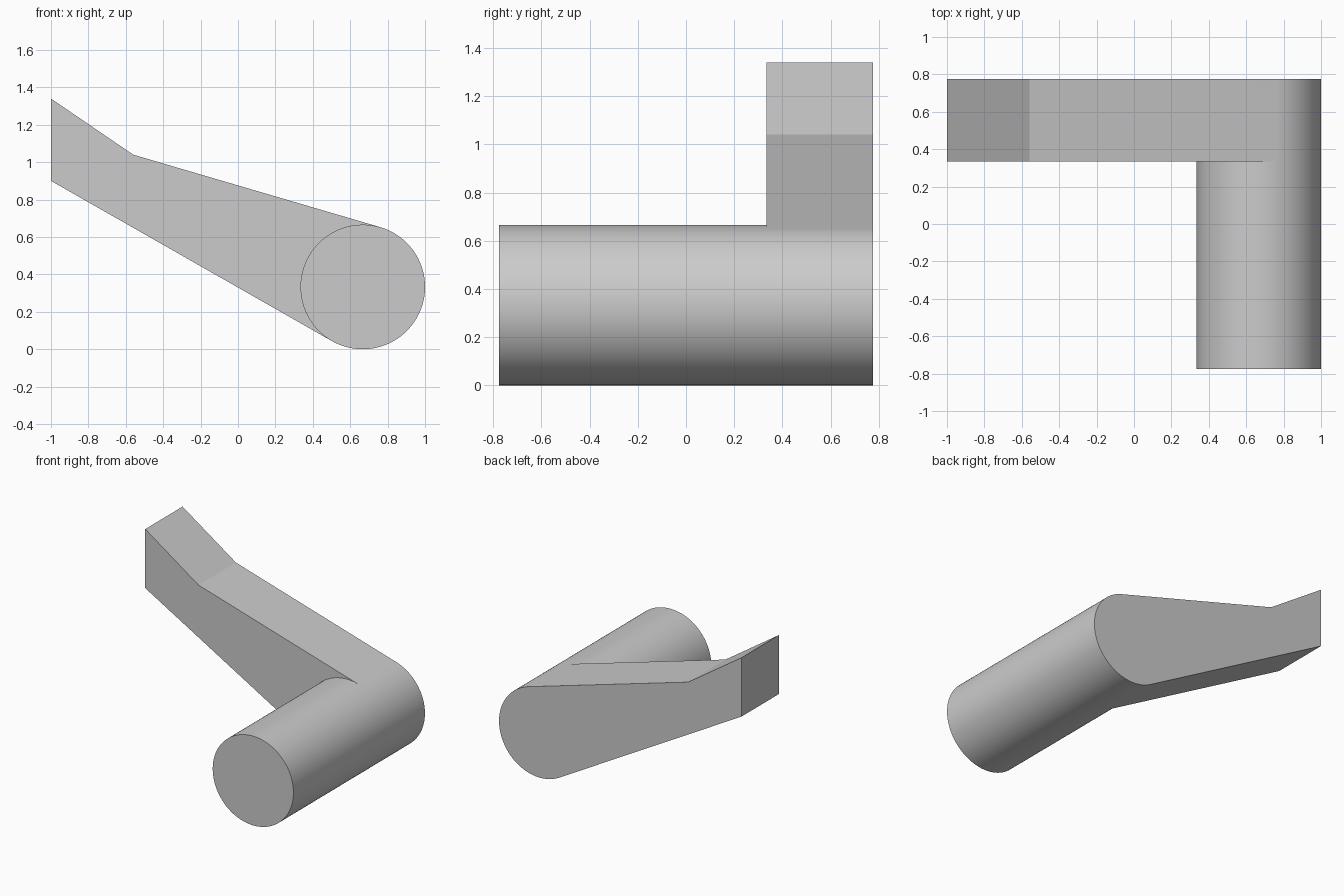
import bpy
import bmesh
import math
from mathutils import Vector

cube = bpy.data.objects.get("Cube")
if cube:
    bpy.data.objects.remove(cube, do_unlink=True)

grey = bpy.data.materials.new("light grey")
grey.use_nodes = True
colour = (0.6, 0.6, 0.6, 1)
grey.diffuse_color = colour
grey.node_tree.nodes["Principled BSDF"].inputs["Base Color"].default_value = colour

# Main dimensions
R = 0.333
CENTRE = Vector((1 - R, R))
FRONT, JOIN, BACK = -0.775, 0.335, 0.775
ARM = [Vector((-1, 0.9)), Vector((-1, 1.34)), Vector((-0.56, 1.04))]


def tangent_angle(point, side):
    """Angle on the barrel where a line from the point touches it."""
    d = point - CENTRE
    return math.atan2(d.y, d.x) + side * math.acos(R / d.length)


def arc(start, end, count):
    angles = [start + (end - start) * i / count for i in range(count)]
    return [CENTRE + R * Vector((math.cos(a), math.sin(a))) for a in angles]


top = tangent_angle(ARM[2], -1)
bottom = tangent_angle(ARM[0], 1)
inner = arc(top, bottom, 48)                  # side towards the arm
outer = arc(bottom, top + 2 * math.pi, 56)    # rounded end
n = len(inner)

bm = bmesh.new()


def ring(points, y):
    return [bm.verts.new((p.x, y, p.y)) for p in points]


def bridge(a, b, closed=True):
    for i in range(len(a) if closed else len(a) - 1):
        j = (i + 1) % len(a)
        bm.faces.new((a[i], a[j], b[j], b[i]))


# Round barrel with its front cap
cap = ring(inner + outer, FRONT)
joint = ring(inner + outer, JOIN)
bm.faces.new(cap)
bridge(cap, joint)

# Arm, wrapped around the back of the barrel
arm_front = ring(ARM, JOIN)
outline = joint[n:] + [joint[0]] + arm_front[::-1]
back = ring([Vector((v.co.x, v.co.z)) for v in outline], BACK)
bridge(outline, back)
bm.faces.new(back)
bm.faces.new(joint[:n + 1] + arm_front)

bmesh.ops.recalc_face_normals(bm, faces=bm.faces)
mesh = bpy.data.meshes.new("crank_handle")
bm.to_mesh(mesh)
bm.free()
mesh.materials.append(grey)
handle = bpy.data.objects.new("crank_handle", mesh)
bpy.context.collection.objects.link(handle)

# Smooth curves, crisp caps and kink
bpy.ops.object.select_all(action="DESELECT")
handle.select_set(True)
bpy.context.view_layer.objects.active = handle
bpy.ops.object.shade_smooth_by_angle(angle=math.radians(12))
